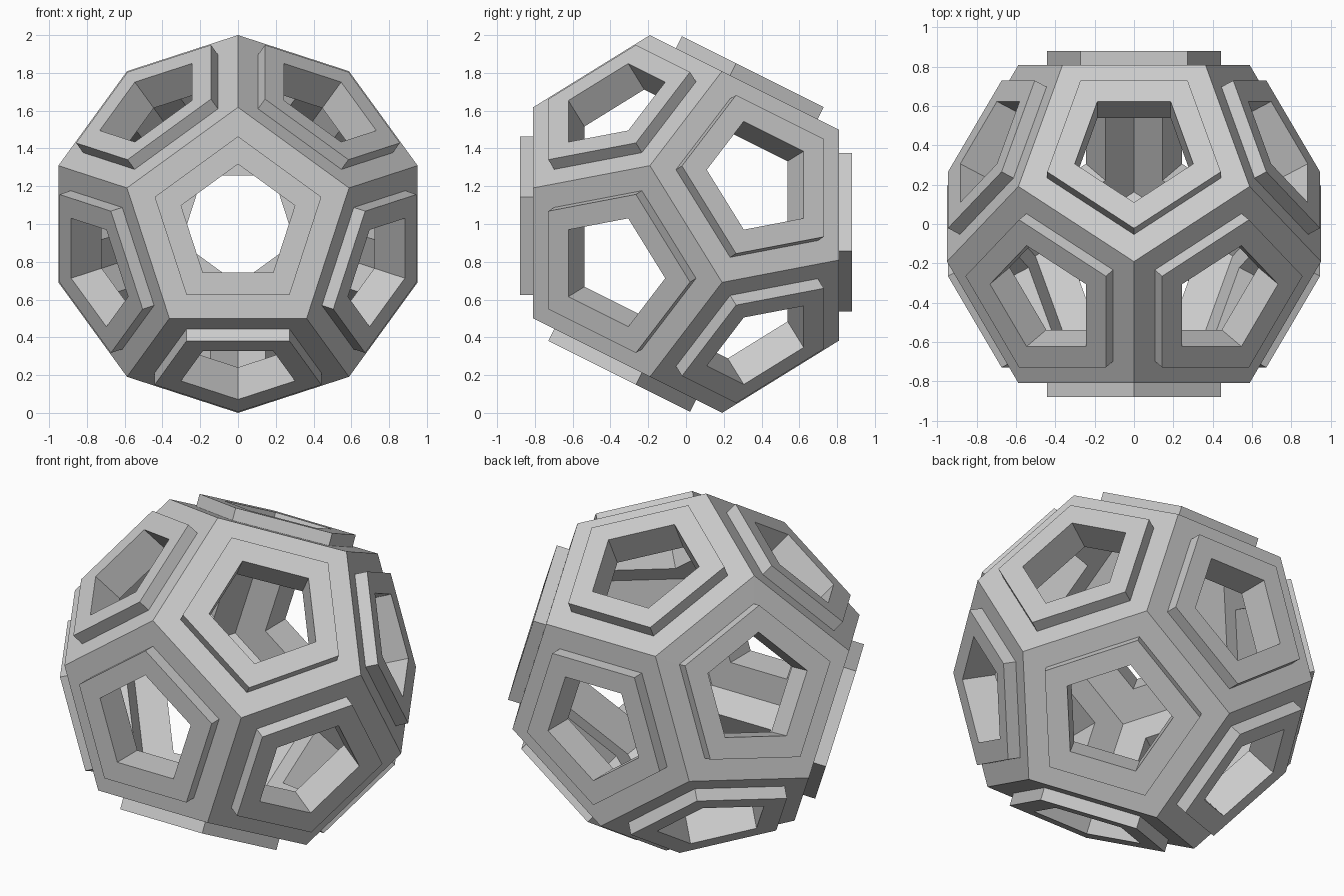
import bpy, bmesh, math
from mathutils import Vector, Matrix

if "Cube" in bpy.data.objects:
    bpy.data.objects.remove(bpy.data.objects["Cube"])

# Pentagon profile of one panel: (circumradius, distance from centre)
RINGS = [(0.618, 0.809),   # outer shell edge
         (0.464, 0.809),   # foot of raised rim
         (0.464, 0.880),   # top of raised rim
         (0.317, 0.880),   # opening, outside
         (0.317, 0.690),   # opening, inside
         (0.527, 0.690)]   # inner shell edge

FRONT = Vector((0, -1, 0))


def add_panel(bm, normal, toward_edge):
    """One pentagonal panel; toward_edge points at the middle of one side."""
    rings = []
    for radius, height in RINGS:
        ring = []
        for j in range(5):
            turn = Matrix.Rotation(math.radians(36 + 72 * j), 3, normal)
            ring.append(bm.verts.new(normal * height + turn @ toward_edge * radius))
        rings.append(ring)
    for a, b in zip(rings, rings[1:]):
        for j in range(5):
            k = (j + 1) % 5
            bm.faces.new((a[j], a[k], b[k], b[j]))


bm = bmesh.new()
tilt = math.atan(2)   # angle between neighbouring panel normals

# Front and back panels, then the five around each
panels = [(FRONT, Vector((0, 0, -1)))]
for i in range(5):
    a = math.radians(270 + 72 * i)
    out = Vector((math.cos(a), 0, math.sin(a)))
    normal = FRONT * math.cos(tilt) + out * math.sin(tilt)
    panels.append((normal, FRONT * math.sin(tilt) - out * math.cos(tilt)))
for normal, edge in panels:
    add_panel(bm, normal, edge)
    add_panel(bm, -normal, -edge)

# Weld the panels into one shell
bmesh.ops.remove_doubles(bm, verts=bm.verts, dist=0.004)
bmesh.ops.recalc_face_normals(bm, faces=bm.faces)
bmesh.ops.translate(bm, verts=bm.verts, vec=(0, 0, 1))

mesh = bpy.data.meshes.new("dodecahedron_shell")
bm.to_mesh(mesh)
bm.free()
shell = bpy.data.objects.new("dodecahedron_shell", mesh)
bpy.context.collection.objects.link(shell)
